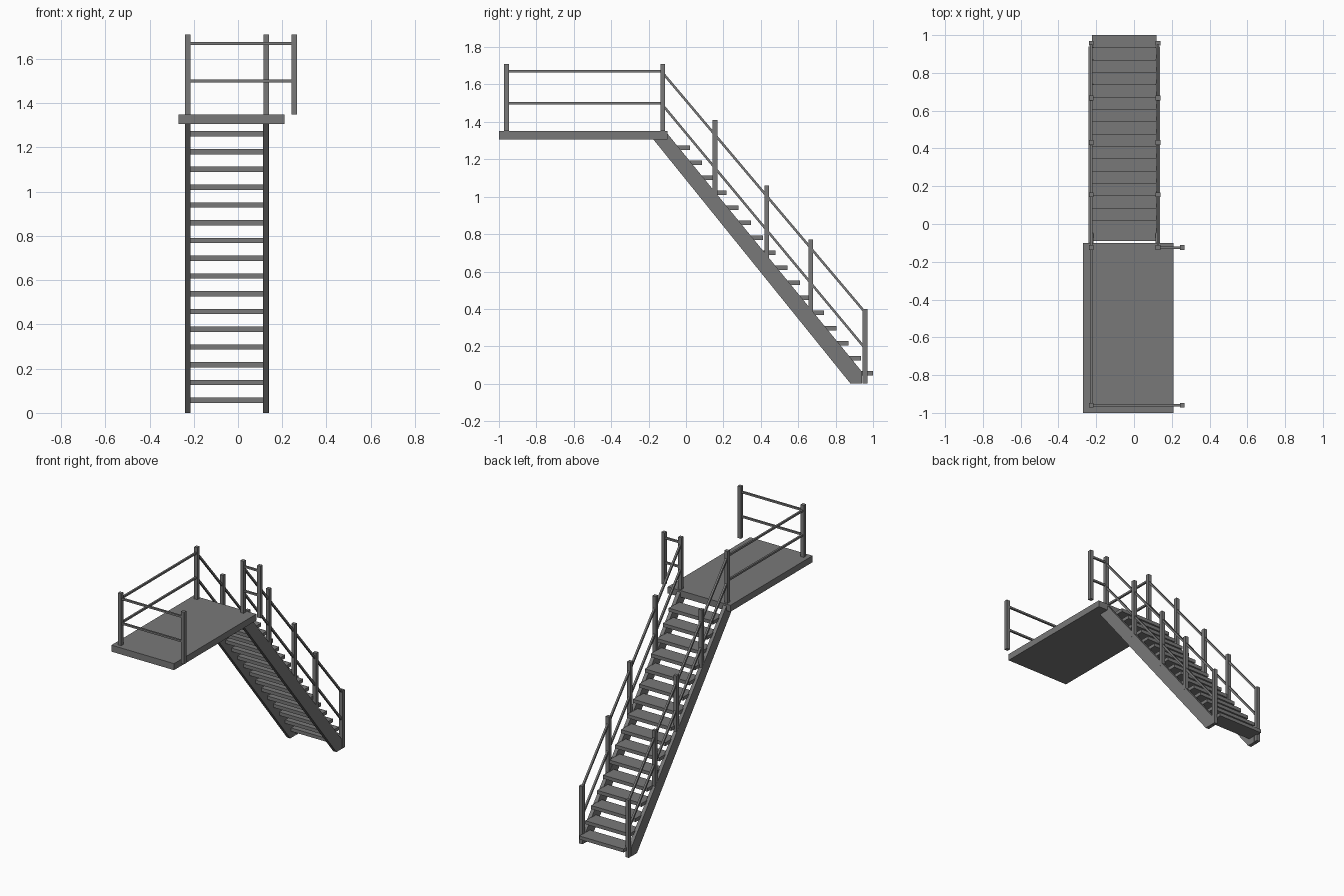
import bpy
import bmesh
from mathutils import Vector

cube = bpy.data.objects.get("Cube")
if cube:
    bpy.data.objects.remove(cube, do_unlink=True)

# Single painted steel colour
STEEL = (0.19, 0.19, 0.19, 1)
steel = bpy.data.materials.new("grey_steel")
steel.use_nodes = True
steel.diffuse_color = STEEL
steel.node_tree.nodes["Principled BSDF"].inputs["Base Color"].default_value = STEEL


def finish(name, bm):
    bmesh.ops.recalc_face_normals(bm, faces=bm.faces)
    mesh = bpy.data.meshes.new(name)
    bm.to_mesh(mesh)
    bm.free()
    mesh.materials.append(steel)
    obj = bpy.data.objects.new(name, mesh)
    bpy.context.collection.objects.link(obj)
    return obj


def box(name, low, high):
    low, high = Vector(low), Vector(high)
    bm = bmesh.new()
    bmesh.ops.create_cube(bm, size=1)
    bmesh.ops.scale(bm, vec=high - low, verts=bm.verts)
    bmesh.ops.translate(bm, vec=(low + high) / 2, verts=bm.verts)
    return finish(name, bm)


def side_prism(name, outline, x0, x1):
    """Extrude a (y, z) outline across x."""
    bm = bmesh.new()
    face = bm.faces.new([bm.verts.new((x0, y, z)) for y, z in outline])
    ext = bmesh.ops.extrude_face_region(bm, geom=[face])
    moved = [v for v in ext["geom"] if isinstance(v, bmesh.types.BMVert)]
    bmesh.ops.translate(bm, vec=(x1 - x0, 0, 0), verts=moved)
    return finish(name, bm)


POST = 0.0125   # half widths
RAIL = 0.0065
DECK = 1.35
TOP = 1.71
LEFT_X, RIGHT_X, OUTER_X = 0.127, -0.227, 0.255
FRONT_Y, HEAD_Y, FOOT_Y = -0.96, -0.125, 0.957


def post(name, x, y, z0, z1):
    box(name, (x - POST, y - POST, z0), (x + POST, y + POST, z1))


def level_rails(name, a, b):
    """Pair of level rails between two post positions."""
    for label, z in (("upper", 1.67), ("lower", 1.50)):
        box(f"{name}_{label}_rail",
            (min(a[0], b[0]) - RAIL, min(a[1], b[1]) - RAIL, z - RAIL),
            (max(a[0], b[0]) + RAIL, max(a[1], b[1]) + RAIL, z + RAIL))


# Landing platform
box("platform", (-0.27, -1, 1.305), (0.21, -0.10, DECK))

# Treads
for i in range(16):
    back, z = 1 - i * 0.0653, 0.057 + i * 0.0803
    box(f"tread_{i + 1}", (-0.222, back - 0.11, z - 0.012), (0.118, back, z + 0.012))

# Stringers, stair posts and sloping rails on both sides
stringer = [(-0.21, DECK), (-0.11, DECK), (0.94, 0.065), (0.94, 0), (0.88, 0)]
stair_posts = [(0.155, 1.0, 1.41), (0.432, 0.66, 1.06), (0.667, 0.38, 0.77), (FOOT_Y, 0, 0.40)]
slopes = {"upper": (1.662, 0.382), "lower": (1.49, 0.19)}
for side, x in (("left", LEFT_X), ("right", RIGHT_X)):
    side_prism(f"{side}_stringer", stringer, x - 0.0135, x + 0.0115)
    post(f"{side}_head_post", x, HEAD_Y, DECK, TOP)
    for i, (y, z0, z1) in enumerate(stair_posts):
        post(f"{side}_stair_post_{i + 1}", x, y, z0, z1)
    for label, (za, zb) in slopes.items():
        h = 0.01
        side_prism(f"{side}_{label}_handrail",
                   [(HEAD_Y, za - h), (HEAD_Y, za + h), (FOOT_Y, zb + h), (FOOT_Y, zb - h)],
                   x - RAIL, x + RAIL)

# Platform guard
post("front_corner_post", RIGHT_X, FRONT_Y, DECK, TOP)
post("front_outer_post", OUTER_X, FRONT_Y, DECK, TOP)
post("rear_outer_post", OUTER_X, HEAD_Y, DECK, TOP)
level_rails("side", (RIGHT_X, FRONT_Y), (RIGHT_X, HEAD_Y))
level_rails("front", (RIGHT_X, FRONT_Y), (OUTER_X, FRONT_Y))
level_rails("rear", (LEFT_X, HEAD_Y), (OUTER_X, HEAD_Y))
